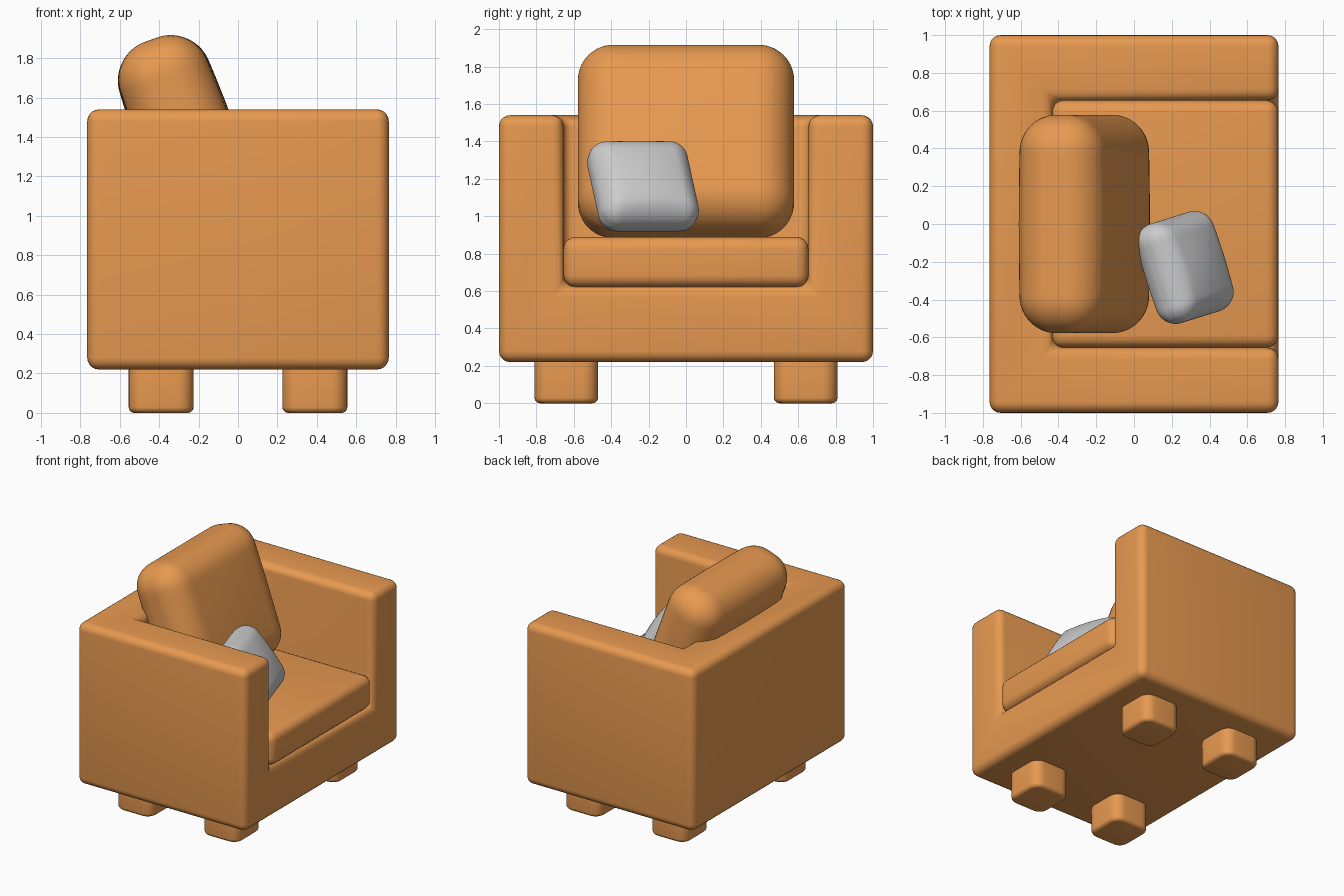
import bpy, bmesh
from mathutils import Matrix, Vector

if "Cube" in bpy.data.objects:
    bpy.data.objects.remove(bpy.data.objects["Cube"])

leather = bpy.data.materials.new("orange_leather")
leather.diffuse_color = (0.8, 0.32, 0.08, 1)
leather.use_nodes = True
leather.node_tree.nodes["Principled BSDF"].inputs["Base Color"].default_value = leather.diffuse_color


def add_object(name, bm, mat=None):
    mesh = bpy.data.meshes.new(name)
    bm.to_mesh(mesh)
    bm.free()
    ob = bpy.data.objects.new(name, mesh)
    bpy.context.collection.objects.link(ob)
    if mat:
        mesh.materials.append(mat)
    mesh.shade_smooth()
    return ob


def box(name, lo, hi, mat=leather, upright_bevel=0):
    lo, hi = Vector(lo), Vector(hi)
    bm = bmesh.new()
    bmesh.ops.create_cube(bm, size=1)
    bmesh.ops.scale(bm, vec=hi - lo, verts=bm.verts)
    bmesh.ops.translate(bm, vec=(lo + hi) / 2, verts=bm.verts)
    if upright_bevel:
        up = [e for e in bm.edges
              if abs(e.verts[0].co.z - e.verts[1].co.z) > 0.01]
        bmesh.ops.bevel(bm, geom=up, offset=upright_bevel, segments=6,
                        profile=0.5, affect='EDGES')
    return add_object(name, bm, mat)


def soften(ob, width):
    m = ob.modifiers.new("soft_edges", 'BEVEL')
    m.width, m.segments = width, 5
    m.limit_method, m.angle_limit = 'ANGLE', 0.6


def pillow(name, half, radius, bulge, centre, across, up, mat=None):
    """Rounded box, thickest in the middle, laid along two axes."""
    bm = bmesh.new()
    bmesh.ops.create_cube(bm, size=2)
    bmesh.ops.subdivide_edges(bm, edges=bm.edges[:], cuts=31, use_grid_fill=True)
    for v in bm.verts:
        q = Vector(c * h for c, h in zip(v.co, half))
        core = Vector(max(-(h - radius), min(h - radius, c)) for c, h in zip(q, half))
        p = core + (q - core).normalized() * radius
        p.z *= 1 + bulge * (1 - (p.x / half[0])**2) * (1 - (p.y / half[1])**2)
        v.co = p
    w, u = Vector(across).normalized(), Vector(up).normalized()
    n = w.cross(u).normalized()
    u = n.cross(w)
    frame = Matrix((w, u, n)).transposed().to_4x4()
    bm.transform(Matrix.Translation(centre) @ frame)
    return add_object(name, bm, mat)


# Frame: one block with the seat opening cut from the front and top
frame = box("frame", (-0.765, -1, 0.22), (0.765, 1, 1.54))
cutter = box("seat_cutter", (-0.43, -0.655, 0.625), (1, 0.655, 2), None)
cutter.hide_render = True
cutter.hide_set(True)
cut = frame.modifiers.new("seat_opening", 'BOOLEAN')
cut.operation, cut.object, cut.solver = 'DIFFERENCE', cutter, 'EXACT'
soften(frame, 0.06)

# Seat cushion
soften(box("seat_cushion", (-0.44, -0.655, 0.62), (0.765, 0.655, 0.89)), 0.065)

# Legs
for sx, front in ((1, "front"), (-1, "back")):
    for sy, side in ((1, "left"), (-1, "right")):
        x, y = sx * 0.39, sy * 0.64
        leg = box(f"{front}_{side}_leg", (x - 0.165, y - 0.17, 0),
                  (x + 0.165, y + 0.17, 0.27), upright_bevel=0.08)
        soften(leg, 0.03)

# Leaning back cushion
pillow("back_cushion", (0.578, 0.525, 0.225), 0.19, 0.11,
       (-0.263, 0, 1.40), (0, 1, 0), (-0.342, 0, 0.94), leather)

# Small grey throw pillow
pillow("throw_pillow", (0.275, 0.265, 0.11), 0.1, 0.4,
       (0.27, -0.23, 1.16), (-0.15, 0.48, 0), (-0.29, -0.08, 0.41))
